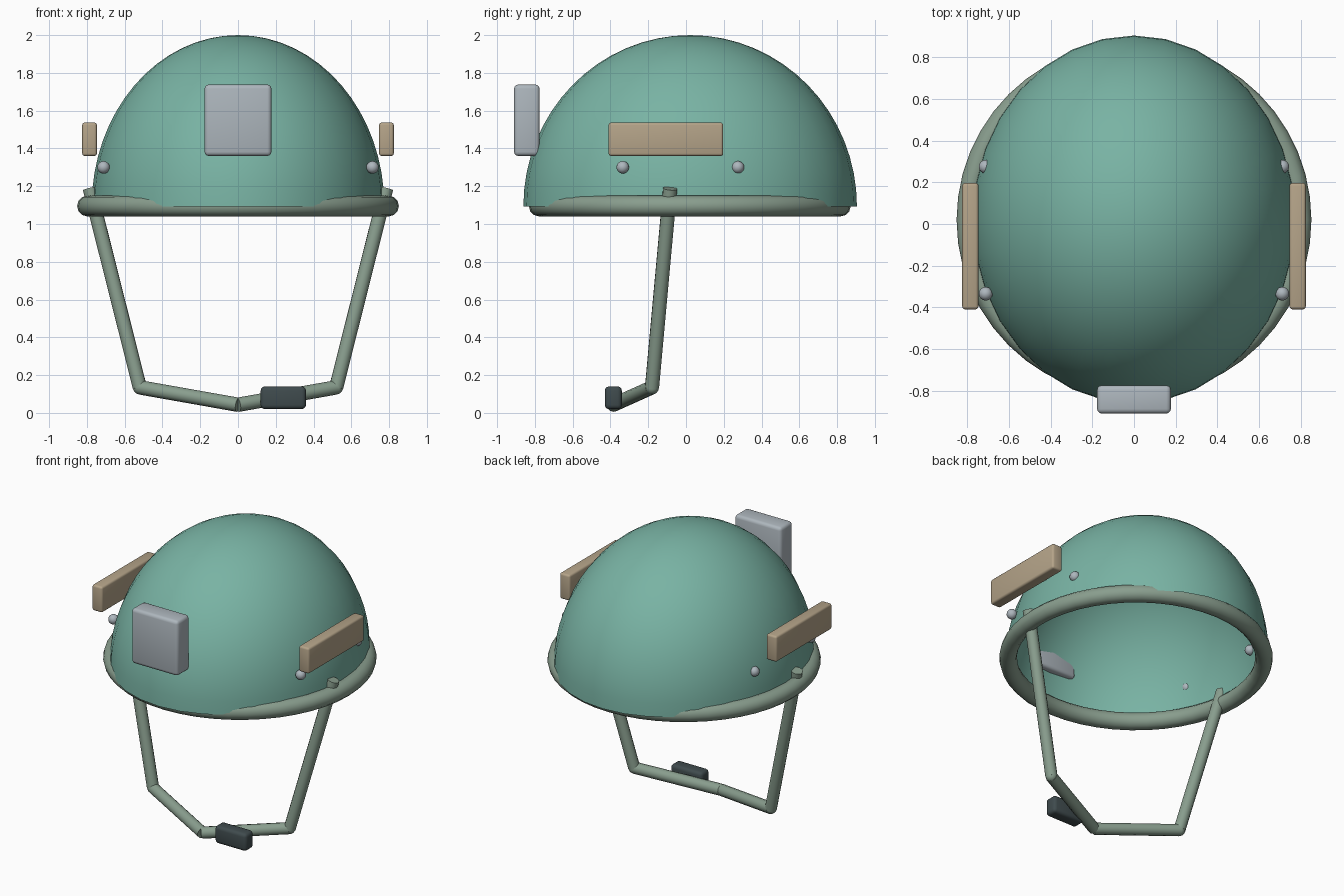
import bpy, bmesh, math
from mathutils import Vector, Matrix

if "Cube" in bpy.data.objects:
    bpy.data.objects.remove(bpy.data.objects["Cube"])


def material(name, rgb):
    m = bpy.data.materials.new(name)
    m.diffuse_color = (*rgb, 1)
    m.use_nodes = True
    m.node_tree.nodes["Principled BSDF"].inputs["Base Color"].default_value = m.diffuse_color
    return m


TEAL = material("teal", (0.19, 0.45, 0.37))
SAGE = material("sage", (0.25, 0.34, 0.27))
TAN = material("tan", (0.46, 0.37, 0.25))
STEEL = material("steel", (0.42, 0.47, 0.51))
DARK = material("dark", (0.05, 0.07, 0.075))


def finish(ob, name, mat):
    ob.name = name
    ob.data.materials.append(mat)
    bpy.ops.object.select_all(action='DESELECT')
    ob.select_set(True)
    bpy.context.view_layer.objects.active = ob
    bpy.ops.object.shade_smooth_by_angle(angle=math.radians(40))
    return ob


def from_bmesh(bm, name, mat):
    me = bpy.data.meshes.new(name)
    bm.to_mesh(me)
    bm.free()
    ob = bpy.data.objects.new(name, me)
    bpy.context.collection.objects.link(ob)
    return finish(ob, name, mat)


def block(name, lo, hi, bevel, mat):
    """Rounded box between two corners."""
    lo, hi = Vector(lo), Vector(hi)
    bm = bmesh.new()
    bmesh.ops.create_cube(bm, size=1)
    bmesh.ops.scale(bm, vec=hi - lo, verts=bm.verts)
    bmesh.ops.translate(bm, vec=(lo + hi) / 2, verts=bm.verts)
    bmesh.ops.bevel(bm, geom=bm.edges[:], offset=bevel, segments=3,
                    profile=0.5, affect='EDGES')
    return from_bmesh(bm, name, mat)


def rod(bm, a, b, r):
    a, b = Vector(a), Vector(b)
    d = b - a
    rot = d.to_track_quat('Z', 'Y').to_matrix().to_4x4()
    bmesh.ops.create_cone(bm, cap_ends=True, segments=12, radius1=r, radius2=r,
                          depth=d.length,
                          matrix=Matrix.Translation((a + b) / 2) @ rot)


# Open dome shell: upper half of an ellipsoid
bm = bmesh.new()
bmesh.ops.create_uvsphere(bm, u_segments=32, v_segments=32, radius=1)
bmesh.ops.delete(bm, geom=[v for v in bm.verts if v.co.z < -0.01], context='VERTS')
bmesh.ops.scale(bm, vec=(0.775, 0.883, 0.907), verts=bm.verts)
bmesh.ops.translate(bm, vec=(0, 0.022, 1.093), verts=bm.verts)
from_bmesh(bm, "dome_shell", TEAL)

# Round rim
bpy.ops.mesh.primitive_torus_add(major_radius=0.797, minor_radius=0.055,
                                 major_segments=48, minor_segments=12,
                                 location=(0, 0.02, 1.095))
finish(bpy.context.object, "rim", SAGE)

# Front mount plate
block("front_mount", (-0.177, -0.91, 1.36), (0.177, -0.775, 1.738), 0.022, STEEL)

for s, side in ((-1, "left"), (1, "right")):
    # Side rails
    x = sorted((s * 0.747, s * 0.825))
    block(side + "_rail", (x[0], -0.41, 1.36), (x[1], 0.197, 1.537), 0.014, TAN)

    # Bolts
    for y, where in ((-0.335, "front"), (0.275, "back")):
        bpy.ops.mesh.primitive_uv_sphere_add(segments=16, ring_count=10, radius=0.033,
                                             location=(s * 0.712, y, 1.3))
        finish(bpy.context.object, f"{side}_{where}_bolt", STEEL)

    # Chin strap half
    bm = bmesh.new()
    corner = (s * 0.52, -0.18, 0.135)
    rod(bm, (s * 0.785, -0.084, 1.188), corner, 0.038)
    rod(bm, corner, (s * 0.0, -0.385, 0.043), 0.038)
    bmesh.ops.create_uvsphere(bm, u_segments=12, v_segments=8, radius=0.037,
                              matrix=Matrix.Translation(corner))
    from_bmesh(bm, side + "_chin_strap", SAGE)

# Buckle on the strap
block("buckle", (0.12, -0.43, 0.02), (0.36, -0.34, 0.14), 0.022, DARK)
